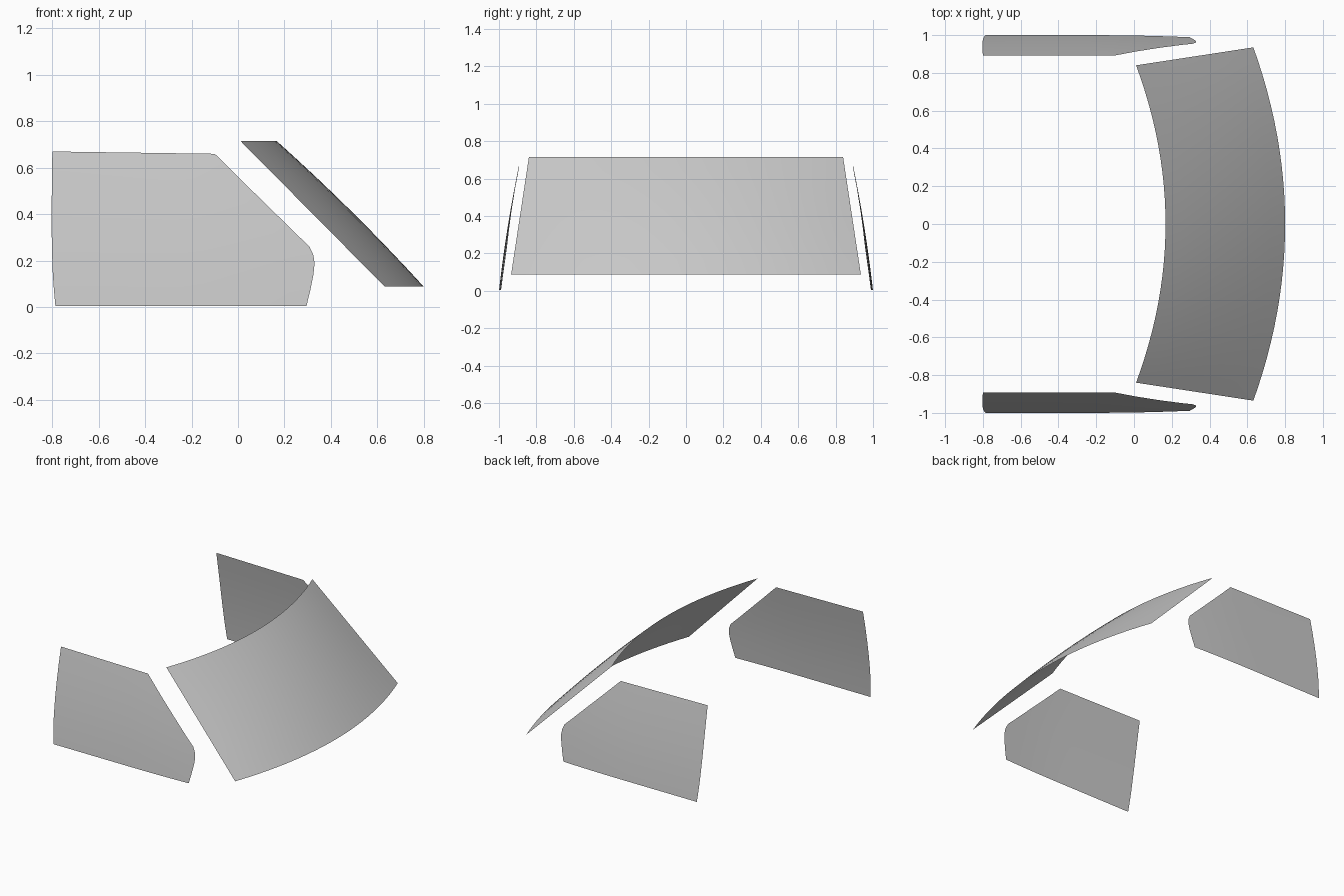
import bpy, bmesh

if "Cube" in bpy.data.objects:
    bpy.data.objects.remove(bpy.data.objects["Cube"])


def sheet(name, rows):
    """Skin rows of points (equal length) into a smooth thin glass panel."""
    bm = bmesh.new()
    grid = [[bm.verts.new(p) for p in row] for row in rows]
    for a, b in zip(grid, grid[1:]):
        for i in range(len(a) - 1):
            bm.faces.new((a[i], a[i + 1], b[i + 1], b[i]))
    mesh = bpy.data.meshes.new(name)
    bm.to_mesh(mesh)
    bm.free()
    mesh.shade_smooth()
    obj = bpy.data.objects.new(name, mesh)
    bpy.context.collection.objects.link(obj)
    return obj


# Windshield: raked panel, bowed forward across its width
rows = []
for j in range(9):
    t = j / 8                                   # bottom to top
    half = 0.935 + (0.84 - 0.935) * t
    bulge = 0.008 * 4 * t * (1 - t)
    row = []
    for i in range(25):
        s = -1 + i / 12
        lift = bulge * (1 - s * s)
        x = 0.80 - 0.633 * t - (0.168 - 0.012 * t) * s * s + lift
        row.append((x, s * half, 0.088 + 0.627 * t + lift))
    rows.append(row)
sheet("windshield", rows)

# Side windows: rows of (height, rear x, front x)
outline = [(0.004, -0.787, 0.295), (0.07, -0.793, 0.311), (0.14, -0.798, 0.325),
           (0.19, -0.80, 0.33), (0.225, -0.801, 0.325), (0.262, -0.802, 0.308),
           (0.32, -0.803, 0.248), (0.43, -0.803, 0.137), (0.55, -0.802, 0.015),
           (0.665, -0.80, -0.10)]


def side_window(name, side):
    rows = []
    for z, rear, front in outline:
        t = z / 0.665
        row = []
        for i in range(13):
            u = i / 12
            x = rear + (front - rear) * u
            y = 1 - 0.107 * t + 0.008 * 4 * t * (1 - t)   # leans inward, slight bow
            y -= 0.011 * max(0, (x + 0.2) / 0.5) ** 2     # tucks in at the nose
            edge = (0.5 - u) * 0.01 * t                   # top edge falls forward
            row.append((x, side * y, max(0, z + edge)))
        rows.append(row if side < 0 else row[::-1])
    sheet(name, rows)


side_window("side_window_right", -1)
side_window("side_window_left", 1)
